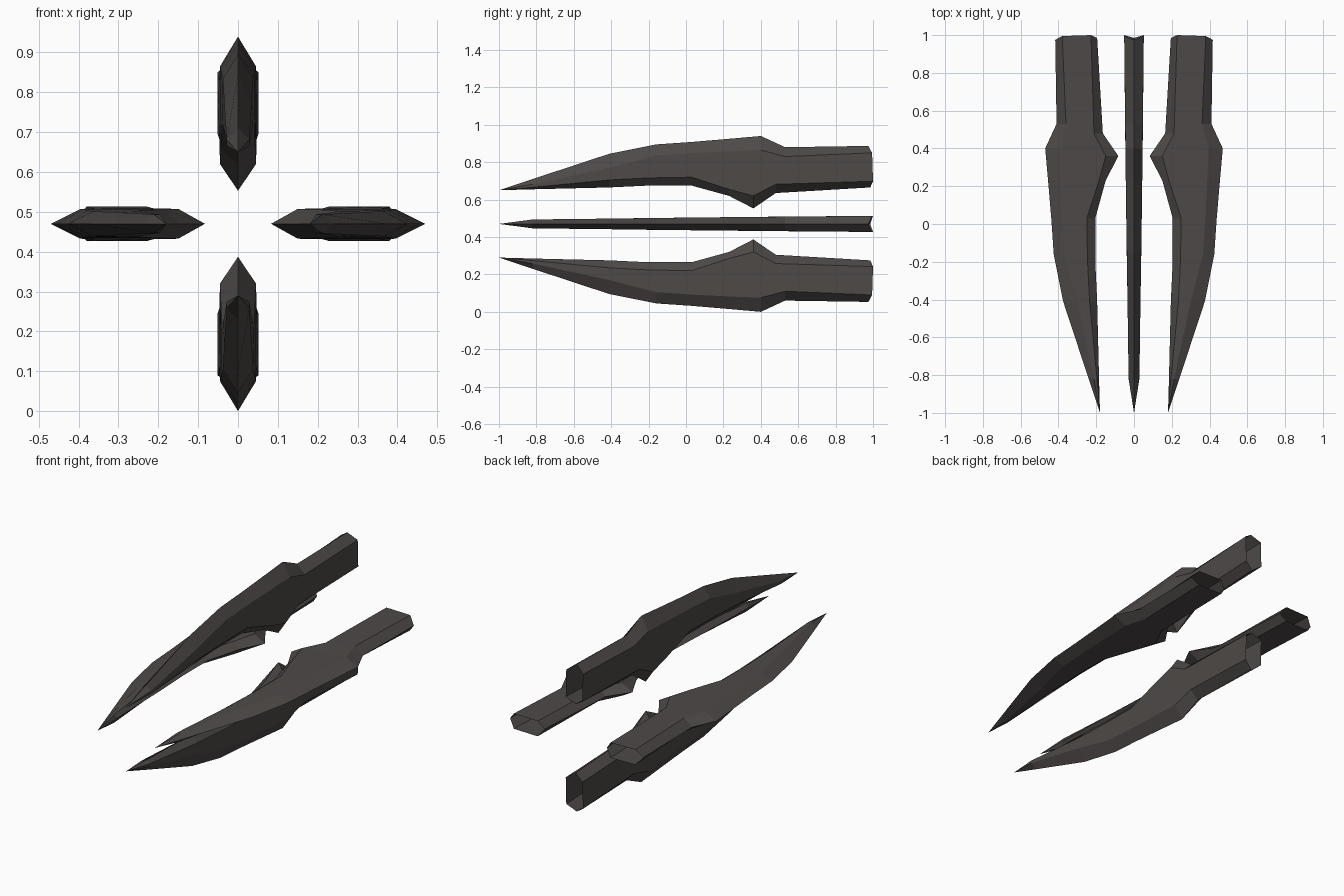
import bpy, bmesh, math

if "Cube" in bpy.data.objects:
    bpy.data.objects.remove(bpy.data.objects["Cube"])

# One flat dark colour
mat = bpy.data.materials.new("dark_grey_brown")
mat.diffuse_color = (0.075, 0.067, 0.064, 1)
mat.use_nodes = True
mat.node_tree.nodes["Principled BSDF"].inputs["Base Color"].default_value = mat.diffuse_color

CENTRE_Z = 0.47

# Blade stations, tip to root:
# outer y, outer edge r, outer crease r, inner y, inner crease r, inner edge r, half thickness share
STATIONS = [
    (-0.82, 0.240, 0.212, -0.82, 0.196, 0.185, 0.55),
    (-0.41, 0.375, 0.300, -0.41, 0.235, 0.195, 0.66),
    (-0.16, 0.425, 0.365, -0.20, 0.246, 0.205, 0.73),
    (0.03, 0.438, 0.378, 0.03, 0.250, 0.205, 0.79),
    (0.23, 0.455, 0.388, 0.23, 0.185, 0.150, 0.84),
    (0.40, 0.470, 0.395, 0.36, 0.150, 0.083, 0.87),
    (0.53, 0.410, 0.360, 0.48, 0.212, 0.165, 0.90),
    (0.975, 0.417, 0.380, 0.985, 0.228, 0.195, 1.0),
]


def blade(name, angle, half):
    """Six-sided tapering blade with an open root, turned about the long axis."""
    bm = bmesh.new()
    c, s = math.cos(angle), math.sin(angle)

    def vert(t, y, r):
        return bm.verts.new((t * c + r * s, y, CENTRE_Z - t * s + r * c))

    tip = vert(0, -1.0, 0.18)
    rings = []
    for i, (yo, ro, co, yi, ci, ri, k) in enumerate(STATIONS):
        t = half * k
        # creases reach slightly past the edges at the root
        e_o, e_i = (0.02, 0.015) if i == len(STATIONS) - 1 else (0, 0)
        rings.append([
            vert(0, yo, ro), vert(t, yo + e_o, co), vert(t, yi + e_i, ci),
            vert(0, yi, ri), vert(-t, yi + e_i, ci), vert(-t, yo + e_o, co),
        ])
    for j in range(6):
        k = (j + 1) % 6
        bm.faces.new((tip, rings[0][j], rings[0][k]))
        for a, b in zip(rings, rings[1:]):
            bm.faces.new((a[j], b[j], b[k], a[k]))
    bmesh.ops.recalc_face_normals(bm, faces=bm.faces)
    me = bpy.data.meshes.new(name)
    bm.to_mesh(me)
    bm.free()
    me.materials.append(mat)
    bpy.context.collection.objects.link(bpy.data.objects.new(name, me))


# Four blades set in a cross
for n, (name, half) in enumerate([("top_blade", 0.052), ("right_blade", 0.043),
                                  ("bottom_blade", 0.052), ("left_blade", 0.043)]):
    blade(name, n * math.pi / 2, half)
